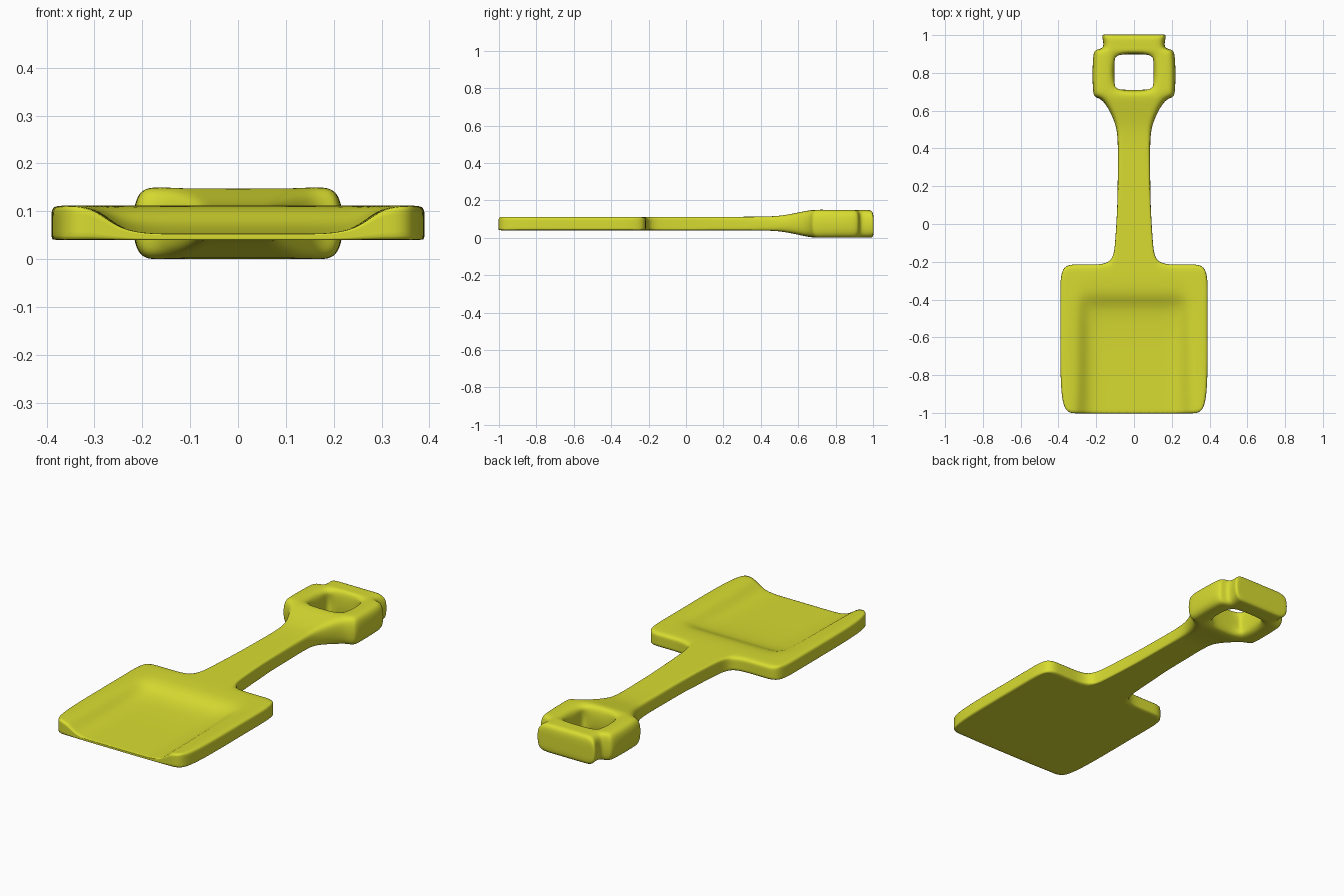
import bpy, bmesh

if "Cube" in bpy.data.objects:
    bpy.data.objects.remove(bpy.data.objects["Cube"])

T, B = 0.112, 0.04          # top and bottom of blade and shaft
RECESS = {0: 0.053, 1: 0.054, 2: 0.057, 3: 0.068}   # scoop floor height per row

# Rows of the half cage: y, bottom z, top z, edge crease, column x positions
blade = [0, 0.06, 0.12, 0.245, 0.29, 0.39]
rows = [
    (-1.002, B, T, 0.6, [0, 0.06, 0.12, 0.245, 0.30, 0.372]),
    (-0.85, B, T, 0.5, blade),
    (-0.60, B, T, 0.5, blade),
    (-0.43, B, T, 0.5, blade),
    (-0.38, B, T, 0.5, blade),
    (-0.215, B, T, 0.5, [0, 0.06, 0.11, 0.245, 0.30, 0.39]),
    (-0.10, B, T, 0.5, [0, 0.05, 0.10]),          # shaft
    (0.10, B, T, 0.5, [0, 0.045, 0.086]),
    (0.40, B, T, 0.4, [0, 0.045, 0.085]),
    (0.52, B - 0.004, T + 0.004, 0.3, [0, 0.05, 0.088]),
    (0.665, 0.0, 0.15, 0.0, [0, 0.10, 0.165, 0.213]),   # grip ring
    (0.712, 0.0, 0.15, 0.0, [0, 0.102, 0.167, 0.222]),
    (0.897, 0.0, 0.148, 0.0, [0, 0.102, 0.162, 0.222]),
    (0.928, 0.0, 0.148, 0.0, [0, 0.10, 0.155, 0.205]),
    (1.003, 0.0, 0.148, 0.4, [0, 0.10, 0.175]),
]
HOLE = (11, 0)
HOLE_CORNERS = {(1, 11): 0.6, (1, 12): 0.6, (2, 14): 0.4}

bm = bmesh.new()
crease = bm.edges.layers.float.new("crease_edge")
top, bot = {}, {}
for j, (y, zb, zt, _, xs) in enumerate(rows):
    for i, x in enumerate(xs):
        z = RECESS.get(j, zt) if i <= 3 else zt
        top[i, j] = bm.verts.new((x, y, z))
        bot[i, j] = bm.verts.new((x, y, zb))

# Top and bottom skins, leaving out the grip opening
directed = set()
for j in range(len(rows) - 1):
    n = min(len(rows[j][4]), len(rows[j + 1][4])) - 1
    for i in range(n):
        if (j, i) == HOLE:
            continue
        loop = [(i, j), (i + 1, j), (i + 1, j + 1), (i, j + 1)]
        bm.faces.new([top[k] for k in loop])
        bm.faces.new([bot[k] for k in reversed(loop)])
        directed.update(zip(loop, loop[1:] + loop[:1]))

# Side walls along every open border, with creased rims
for a, b in sorted(directed):
    if (b, a) in directed or a[0] == b[0] == 0:
        continue
    bm.faces.new([bot[a], bot[b], top[b], top[a]])
    c = min(rows[a[1]][3], rows[b[1]][3])
    bm.edges.get((top[a], top[b]))[crease] = c * (1.0 if a[1] == b[1] == 0 else 0.85)
    bm.edges.get((bot[a], bot[b]))[crease] = c * 1.1
for k, c in HOLE_CORNERS.items():
    bm.edges.get((top[k], bot[k]))[crease] = c

for f in bm.faces:
    f.smooth = True
mesh = bpy.data.meshes.new("toy_shovel")
bm.to_mesh(mesh)
bm.free()
shovel = bpy.data.objects.new("toy_shovel", mesh)
bpy.context.collection.objects.link(shovel)

# Mirror the half, then round it off
mirror = shovel.modifiers.new("mirror", 'MIRROR')
mirror.use_clip = True
sub = shovel.modifiers.new("subdivision", 'SUBSURF')
sub.levels = sub.render_levels = 3

mat = bpy.data.materials.new("yellow_plastic")
mat.diffuse_color = (0.69, 0.72, 0.03, 1)
mat.use_nodes = True
mat.node_tree.nodes["Principled BSDF"].inputs["Base Color"].default_value = mat.diffuse_color
mesh.materials.append(mat)
